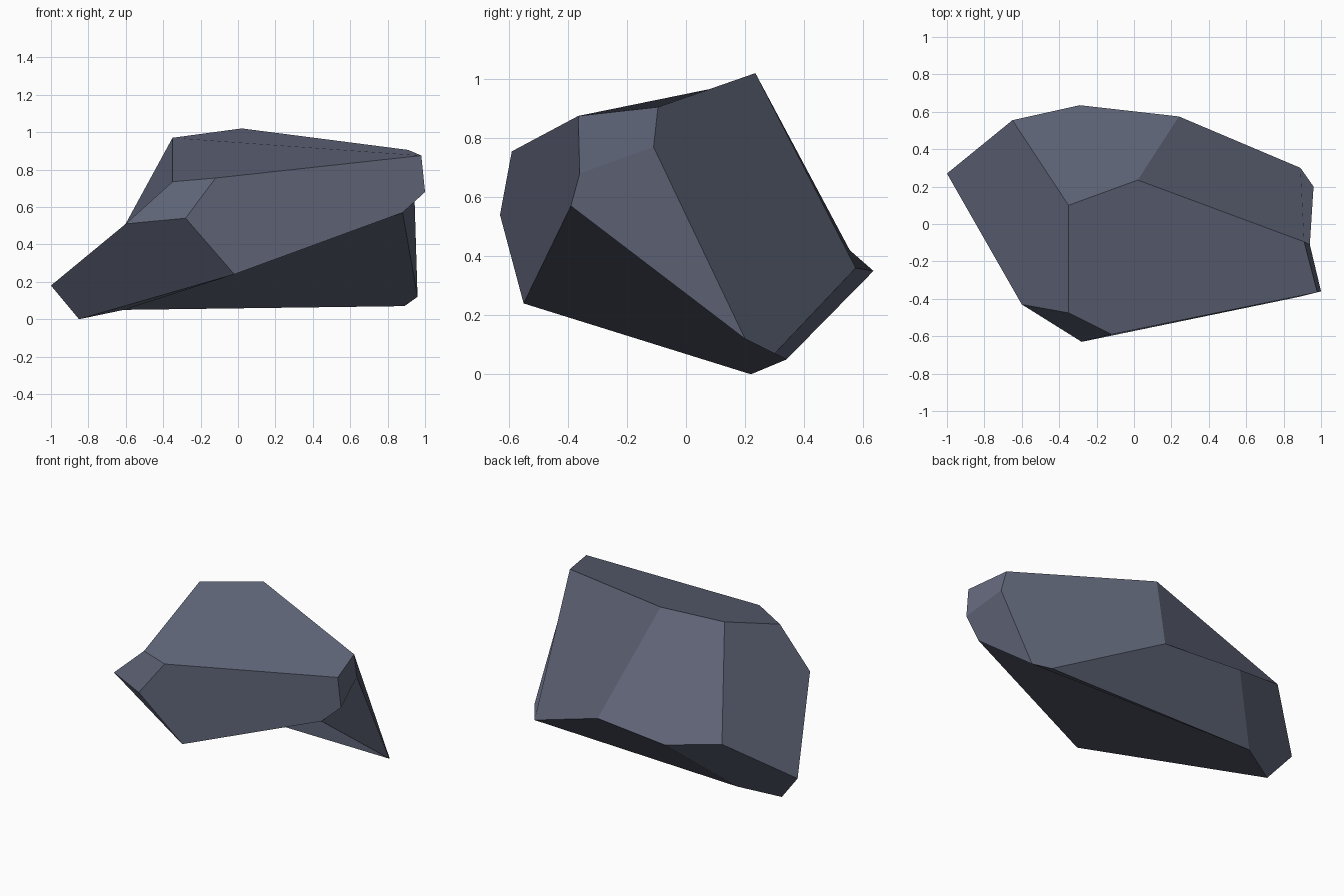
import bpy
from mathutils import geometry, Vector

default_cube = bpy.data.objects.get("Cube")
if default_cube:
    bpy.data.objects.remove(default_cube, do_unlink=True)


def make_material(name, colour):
    """One flat colour, for the viewport and for renders."""
    material = bpy.data.materials.new(name)
    material.use_nodes = True
    material.diffuse_color = colour
    shader = next(node for node in material.node_tree.nodes
                  if node.type == 'BSDF_PRINCIPLED')
    shader.inputs["Base Color"].default_value = colour
    shader.inputs["Roughness"].default_value = 0.9
    return material


# Corners of the boulder, each known by one letter
corners = {
    # low left tip and bottom edge
    "a": (-1, .27, .18), "b": (-.85, .22, 0), "c": (-.61, .34, .05),
    "d": (.89, .3, .07), "e": (.96, .2, .12),
    # front bulge
    "f": (.88, -.39, .57), "g": (-.02, -.55, .24), "h": (-.28, -.63, .54),
    "i": (-.6, -.43, .51), "j": (-.35, -.475, .735), "k": (-.12, -.59, .755),
    # crown
    "l": (-.35, .1, .97), "m": (.02, .235, 1.02), "n": (.91, -.095, .905),
    # chipped right end
    "o": (.98, -.365, .875), "p": (1, -.36, .68), "q": (.94, -.11, .77),
    # back rim
    "r": (.24, .575, .36), "s": (-.29, .635, .35), "t": (-.65, .555, .42),
}

# Facets, anticlockwise from outside; each fans out from its first corner
facets = {
    "underside": "cdefgb",
    "top": "ljkonm",
    "front": "hgfpok",
    "front_chip": "hkji",
    "front_left": "bghia",
    "left_slope": "taijl",
    "back_slope": "tlmrs",
    "right_slope": "drmnqe",
    "right_end": "qpfe",
    "right_chip": "nopq",
    "back_undercut": "csrd",
    "left_undercut": "tscba",
}


def build_rock(name, material):
    """Join the facets into one closed rock, each facet shaded as one plane."""
    letters = list(corners)
    triangles, normals = [], []
    for outline in facets.values():
        normal = geometry.normal([Vector(corners[key]) for key in outline])
        hub = outline[0]
        for left, right in zip(outline[1:], outline[2:]):
            triangles.append([letters.index(key) for key in (hub, left, right)])
            normals += [normal] * 3
    mesh = bpy.data.meshes.new(name)
    mesh.from_pydata(list(corners.values()), [], triangles)
    mesh.materials.append(material)
    mesh.shade_smooth()
    mesh.normals_split_custom_set(normals)
    rock = bpy.data.objects.new(name, mesh)
    bpy.context.collection.objects.link(rock)
    return rock


slate = make_material("slate blue grey", (.12, .135, .195, 1))
build_rock("boulder", slate)
